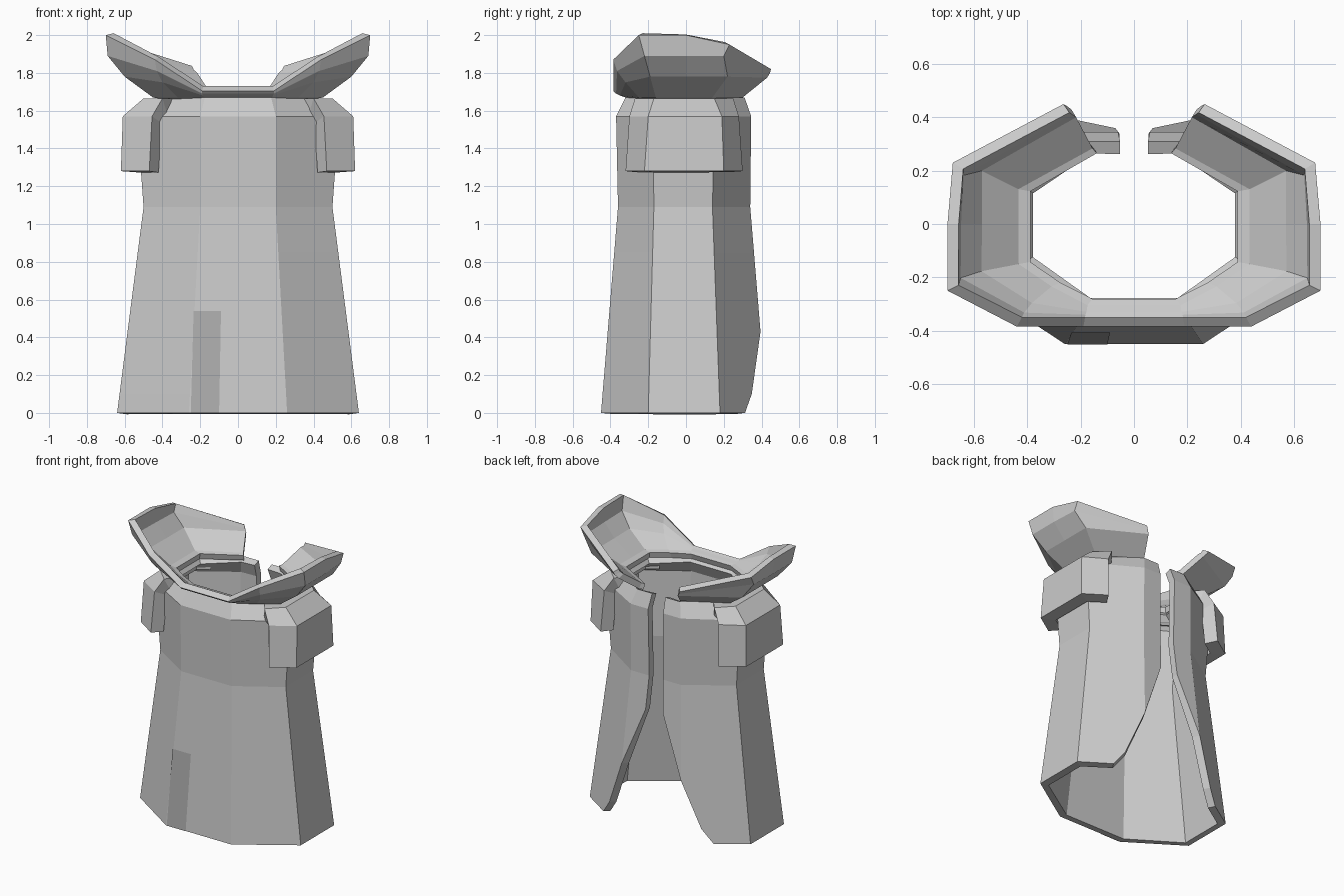
import bpy, bmesh

if "Cube" in bpy.data.objects:
    bpy.data.objects.remove(bpy.data.objects["Cube"])


def sheet(name, columns, thickness, whole=True):
    """Skin a grid of columns (back -> side -> front, each bottom to top), then thicken inward."""
    if whole:  # continue round the front to the other side
        columns = columns + [[(-x, y, z) for x, y, z in c] for c in reversed(columns)]
    bm = bmesh.new()
    grid = [[bm.verts.new(p) for p in c] for c in columns]
    for a, b in zip(grid, grid[1:]):
        for j in range(len(a) - 1):
            bm.faces.new((a[j], a[j + 1], b[j + 1], b[j]))
    bmesh.ops.remove_doubles(bm, verts=bm.verts, dist=0.0005)
    mesh = bpy.data.meshes.new(name)
    bm.to_mesh(mesh)
    bm.free()
    ob = bpy.data.objects.new(name, mesh)
    bpy.context.collection.objects.link(ob)
    if thickness:
        s = ob.modifiers.new("thickness", 'SOLIDIFY')
        s.thickness, s.offset, s.use_even_offset = thickness, -1, True
    if not whole:
        ob.modifiers.new("mirror", 'MIRROR').use_mirror_merge = False
    return ob


# Cloak: rings given as back corner, side back, side front, front corner
base = [(.26, .43), (.64, .18), (.64, -.20), (.26, -.45)]
waist = [(.20, .34), (.50, .14), (.50, -.17), (.20, -.36)]
chest = [(.20, .345), (.535, .15), (.535, -.175), (.20, -.37)]
neck = [(.17, .31), (.41, .14), (.41, -.145), (.175, -.32)]


def skirt(z):
    t = z / 1.09
    return [(a + (c - a) * t, b + (d - b) * t) for (a, b), (c, d) in zip(base, waist)]


rings = []
for z, along in ((0, .47), (.10, .30), (.43, 0)):  # opening cuts into the diagonal panels
    r = skirt(z)
    (x0, y0), (x1, y1) = r[0], r[1]
    r[0] = (x0 + (x1 - x0) * along, y0 + (y1 - y0) * along)
    rings.append((z, [r[0]] + r))
r = skirt(.85)
rings.append((.85, [(.07, r[0][1])] + r))
for z, r, slit in ((1.09, waist, .055), (1.57, chest, .06), (1.67, neck, .052)):
    rings.append((z, [(slit, r[0][1])] + r))
sheet("cloak", [[(r[i][0], r[i][1], z) for z, r in rings] for i in range(5)], .05)

# Flared stand-up collar
collar = [
    [(.165, .30, 1.67), (.235, .43, 1.775), (.255, .445, 1.80), (.265, .45, 1.82)],
    [(.45, .14, 1.67), (.60, .22, 1.78), (.68, .20, 1.89), (.68, .23, 1.95)],
    [(.45, 0, 1.67), (.60, 0, 1.78), (.69, 0, 1.89), (.70, 0, 2.0)],
    [(.45, -.16, 1.67), (.60, -.19, 1.78), (.69, -.22, 1.89), (.70, -.25, 2.0)],
    [(.32, -.25, 1.67), (.40, -.32, 1.75), (.43, -.365, 1.81), (.44, -.385, 1.87)],
    [(.18, -.32, 1.67), (.185, -.35, 1.68), (.19, -.37, 1.69), (.19, -.385, 1.705)],
]
for c in collar:  # tuck the lower edge in over the neck
    x, y, z = c[0]
    c.insert(0, (x * .88, y * .92, 1.66))
sheet("collar", collar, .042)

# Shoulder pads wrapping each side
pad = [
    [(.47, .30, 1.28), (.455, .28, 1.57), (.40, .25, 1.665), (.345, .18, 1.665)],
    [(.62, .20, 1.28), (.61, .19, 1.57), (.50, .15, 1.665), (.42, .13, 1.665)],
    [(.62, -.22, 1.28), (.61, -.20, 1.57), (.50, -.17, 1.665), (.42, -.14, 1.665)],
    [(.47, -.32, 1.28), (.455, -.30, 1.57), (.40, -.27, 1.665), (.345, -.19, 1.665)],
]
sheet("shoulder_pads", pad, .09, whole=False)

# Dark strip on the front hem
strip = [[(-.10, -.453, 0), (-.09, -.408, .54)], [(-.25, -.453, 0), (-.235, -.408, .54)]]
patch = bpy.data.meshes.new("front_patch")
(a, b), (c, d) = strip
patch.from_pydata([a, b, d, c], [], [(0, 1, 2, 3)])
ob = bpy.data.objects.new("front_patch", patch)
bpy.context.collection.objects.link(ob)
mat = bpy.data.materials.new("dark_grey")
mat.diffuse_color = (.42, .42, .42, 1)
mat.use_nodes = True
mat.node_tree.nodes["Principled BSDF"].inputs["Base Color"].default_value = mat.diffuse_color
patch.materials.append(mat)
